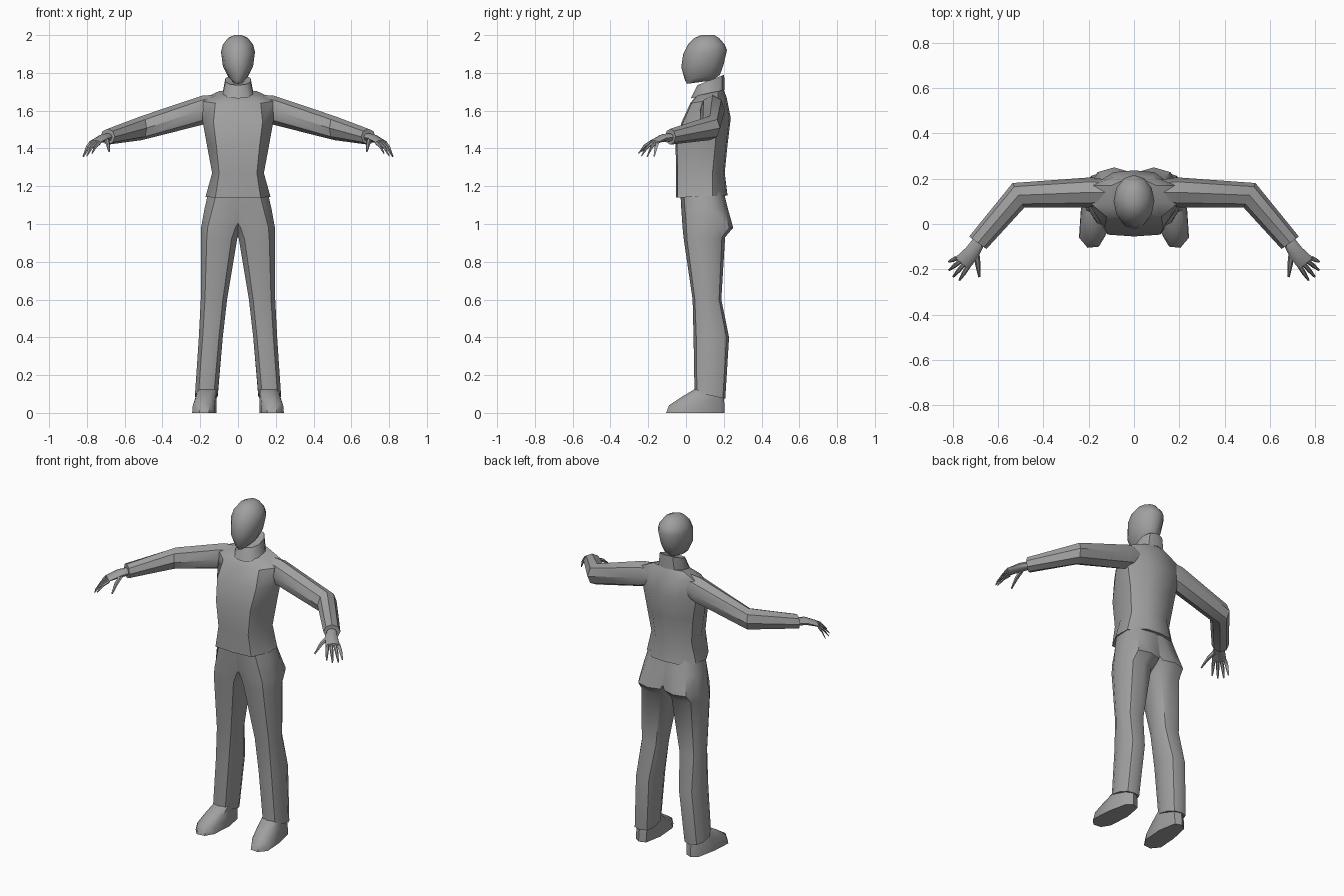
import bpy, bmesh, math
from mathutils import Vector

cube = bpy.data.objects.get("Cube")
if cube:
    bpy.data.objects.remove(cube, do_unlink=True)

grey = bpy.data.materials.new("plain_grey")
grey.use_nodes = True
grey.diffuse_color = (0.35, 0.35, 0.35, 1)
grey.node_tree.nodes["Principled BSDF"].inputs["Base Color"].default_value = (0.35, 0.35, 0.35, 1)


def loft(name, rings, mirror=False, angle=40):
    """Skin a list of equal-length rings, with closed ends."""
    bm = bmesh.new()
    loops = [[bm.verts.new(p) for p in r] for r in rings]
    for a, b in zip(loops, loops[1:]):
        for i in range(len(a)):
            j = (i + 1) % len(a)
            bm.faces.new((a[i], a[j], b[j], b[i]))
    bm.faces.new(loops[0])
    bm.faces.new(loops[-1])
    bmesh.ops.recalc_face_normals(bm, faces=bm.faces)
    mesh = bpy.data.meshes.new(name)
    bm.to_mesh(mesh)
    bm.free()
    mesh.materials.append(grey)
    ob = bpy.data.objects.new(name, mesh)
    bpy.context.collection.objects.link(ob)
    if mirror:
        ob.modifiers.new("Mirror", "MIRROR")
    bpy.ops.object.select_all(action="DESELECT")
    ob.select_set(True)
    bpy.context.view_layer.objects.active = ob
    bpy.ops.object.shade_smooth_by_angle(angle=math.radians(angle))
    return ob


def spow(v, p):
    return math.copysign(abs(v) ** p, v)


def level_ring(x0, x1, y0, y1, zf, zb, n=10, p=0.8):
    """Rounded horizontal ring; zf and zb are its front and back heights."""
    pts = []
    for i in range(n):
        a = math.tau * i / n - math.pi / 2
        c, s = spow(math.cos(a), p), spow(math.sin(a), p)
        pts.append(Vector(((x0 + x1) / 2 + c * (x1 - x0) / 2,
                           (y0 + y1) / 2 + s * (y1 - y0) / 2,
                           (zf + zb) / 2 + s * (zb - zf) / 2)))
    return pts


def limb_ring(x, y, z, yaw, hw, hh, n=8):
    """Upright ring facing along a yaw angle in degrees."""
    t = math.radians(yaw)
    side = Vector((-math.sin(t), math.cos(t), 0))
    return [Vector((x, y, z)) + side * hw * math.cos(math.tau * i / n)
            + Vector((0, 0, hh * math.sin(math.tau * i / n))) for i in range(n)]


# Jacket: front panel, angled flanks and a seamed back panel
def jacket_ring(zf, zb, wf, yf, ws, ys, wb, yseam, yb):
    half = [(0, yf - 0.008), (wf, yf), (ws, ys), (wb, yseam), (wb * 0.5, yb - 0.008), (0, yb)]
    full = half + [(-x, y) for x, y in half[-2:0:-1]]
    return [Vector((x, y, zf + (zb - zf) * (y - yf) / (yb - yf))) for x, y in full]


loft("jacket", [jacket_ring(*r) for r in (
    (1.14, 1.15, 0.12, -0.045, 0.172, 0.05, 0.165, 0.14, 0.22),
    (1.27, 1.27, 0.10, -0.045, 0.137, 0.05, 0.135, 0.14, 0.205),
    (1.42, 1.42, 0.115, -0.047, 0.165, 0.06, 0.155, 0.155, 0.22),
    (1.54, 1.56, 0.13, -0.015, 0.188, 0.07, 0.18, 0.16, 0.237),
    (1.64, 1.67, 0.12, 0.03, 0.185, 0.085, 0.185, 0.17, 0.215),
    (1.68, 1.71, 0.06, 0.06, 0.10, 0.10, 0.10, 0.17, 0.20))])

# Collar and head
loft("collar", [level_ring(-w, w, y0, y1, zf, zb, 10, 0.9) for w, y0, y1, zf, zb in (
    (0.085, 0.025, 0.205, 1.665, 1.71),
    (0.07, 0.06, 0.202, 1.735, 1.79),
    (0.05, 0.075, 0.18, 1.735, 1.78))])
loft("head", [level_ring(-w, w, y0, y1, zf, zb, 12, 1) for w, y0, y1, zf, zb in (
    (0.025, 0.005, 0.14, 1.742, 1.76),
    (0.05, -0.006, 0.18, 1.762, 1.79),
    (0.08, -0.025, 0.198, 1.83, 1.84),
    (0.09, -0.015, 0.217, 1.90, 1.92),
    (0.08, 0.01, 0.205, 1.95, 1.95),
    (0.053, 0.045, 0.175, 1.985, 1.985),
    (0.02, 0.08, 0.15, 2.0, 2.0))], angle=50)

# Sleeves
loft("sleeve", [limb_ring(*r) for r in (
    (0.11, 0.14, 1.62, 0, 0.055, 0.065),
    (0.19, 0.14, 1.602, 0, 0.066, 0.077),
    (0.51, 0.127, 1.508, -26, 0.06, 0.064),
    (0.69, -0.083, 1.462, -54, 0.047, 0.042))], mirror=True)

# Hands, fingers and thumbs
loft("palm", [limb_ring(*r) for r in (
    (0.68, -0.07, 1.46, -52, 0.027, 0.022),
    (0.715, -0.125, 1.455, -52, 0.034, 0.021),
    (0.76, -0.175, 1.432, -50, 0.040, 0.011))], mirror=True)


def finger(name, base, tip, yaw, size):
    base, tip = Vector(base), Vector(tip)
    knuckle = base.lerp(tip, 0.5) + Vector((0, 0, 0.01))
    loft(name, [limb_ring(*p, yaw, size * k, size * k, 6)
                for p, k in ((base, 1), (knuckle, 0.9), (tip, 0.4))], mirror=True)


names = ("little_finger", "ring_finger", "middle_finger", "index_finger")
tips = ((0.82, -0.168, 1.36), (0.818, -0.205, 1.358), (0.80, -0.235, 1.362), (0.772, -0.25, 1.375))
for i, (name, tip) in enumerate(zip(names, tips)):
    k = i / 3
    finger(name, (0.782 - 0.048 * k, -0.15 - 0.04 * k, 1.43), tip, -35 - 25 * k, 0.0105)
finger("thumb", (0.695, -0.135, 1.445), (0.682, -0.235, 1.385), -95, 0.013)

# Trousers: the two halves overlap at the hips
loft("trouser_leg", [level_ring(*r) for r in (
    (-0.12, 0.162, -0.03, 0.20, 1.17, 1.17),
    (-0.09, 0.183, -0.025, 0.222, 1.08, 1.08),
    (-0.025, 0.20, -0.018, 0.25, 0.98, 0.98),
    (0.0, 0.20, -0.012, 0.207, 0.92, 0.93),
    (0.055, 0.20, 0.035, 0.187, 0.60, 0.60),
    (0.078, 0.21, 0.04, 0.228, 0.40, 0.40),
    (0.105, 0.23, 0.045, 0.208, 0.11, 0.075))], mirror=True)

# Shoes: a splayed sole outline rising to the ankle
sole = [(0.155, -0.10), (0.205, -0.105), (0.243, -0.06), (0.235, 0.06), (0.21, 0.18),
        (0.175, 0.205), (0.135, 0.19), (0.115, 0.08), (0.125, -0.05)]
ankle = [(0.14, 0.05), (0.175, 0.045), (0.205, 0.06), (0.215, 0.11), (0.205, 0.17),
         (0.17, 0.195), (0.13, 0.18), (0.11, 0.12), (0.115, 0.07)]


def shoe_ring(z, k):
    return [Vector((*Vector(a).lerp(Vector(b), k), z)) for a, b in zip(sole, ankle)]


loft("shoe", [shoe_ring(0, 0), shoe_ring(0.04, 0.1), shoe_ring(0.085, 0.55),
              shoe_ring(0.125, 1)], mirror=True, angle=50)
